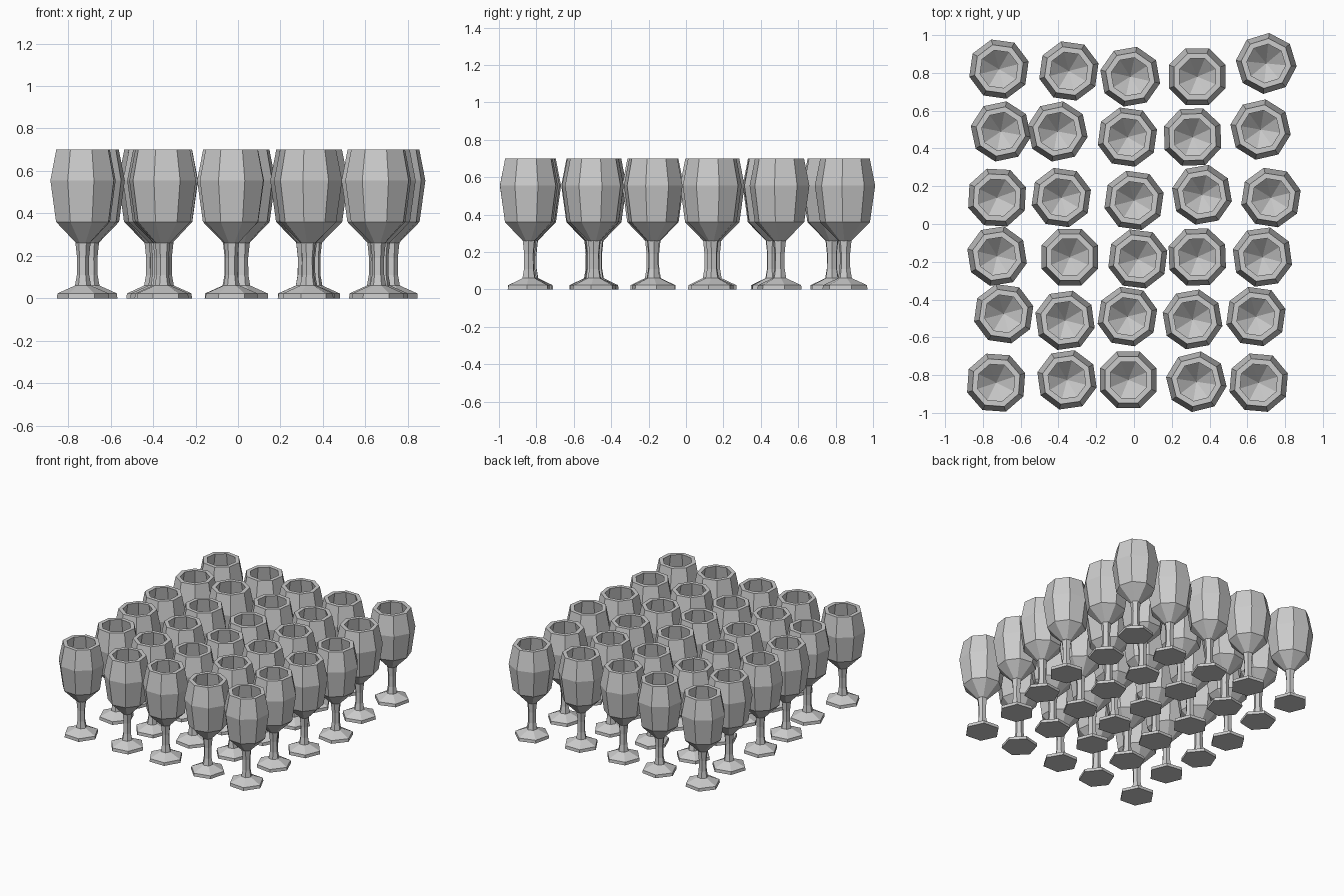
import bpy
import bmesh
from math import cos, sin, pi, radians

default_cube = bpy.data.objects.get("Cube")
if default_cube:
    bpy.data.objects.remove(default_cube, do_unlink=True)

# One plain grey for every goblet
grey = bpy.data.materials.new("plain grey")
colour = (0.6, 0.6, 0.6, 1)
grey.use_nodes = True
grey.diffuse_color = colour
shader = next(n for n in grey.node_tree.nodes if n.type == "BSDF_PRINCIPLED")
shader.inputs["Base Color"].default_value = colour


def lathe(name, profile, sides, turn=0.0):
    """Sweep (radius, height) points round z into a faceted mesh.
    A radius of zero makes a single pole vertex."""
    bm = bmesh.new()
    rings = []
    for radius, height in profile:
        if radius == 0:
            rings.append([bm.verts.new((0, 0, height))] * sides)
            continue
        angles = [turn + 2 * pi * k / sides for k in range(sides)]
        rings.append([bm.verts.new((radius * cos(a), radius * sin(a), height))
                      for a in angles])
    for lower, upper in zip(rings, rings[1:]):
        for k in range(sides):
            n = (k + 1) % sides
            corners = [lower[k], lower[n], upper[n], upper[k]]
            bm.faces.new(list(dict.fromkeys(corners)))
    # Close any open end with a flat cap
    for ring in (rings[0], rings[-1]):
        if ring[0] is not ring[1]:
            bm.faces.new(ring)
    bmesh.ops.recalc_face_normals(bm, faces=bm.faces[:])
    mesh = bpy.data.meshes.new(name)
    bm.to_mesh(mesh)
    bm.free()
    mesh.materials.append(grey)
    return mesh


# Eight-sided hollow bowl: outer wall up, over the rim, inner wall down
bowl = lathe("bowl", [
    (0.034, 0.26), (0.134, 0.36), (0.162, 0.555), (0.133, 0.7),
    (0.103, 0.7), (0.13, 0.555), (0.105, 0.37), (0, 0.275),
], sides=8, turn=pi / 8)

# Six-sided foot and waisted stem
foot_and_stem = lathe("foot_and_stem", [
    (0.123, 0), (0.121, 0.023), (0.038, 0.06),
    (0.029, 0.11), (0.028, 0.19), (0.036, 0.262),
], sides=6)

# Hand-placed rows, back to front: x and y in hundredths, twist in degrees
rows = [
    [(-71.5, 82, -8), (-34.5, 81, -8), (-2, 78, 10), (33.5, 78, 0), (70, 85, 17)],
    [(-70.5, 49, 12), (-40.5, 49, 12), (-3.5, 46, -8), (31, 46, 2), (67, 50, 13)],
    [(-72.5, 14, -3), (-38.5, 14, -8), (0, 12.5, -8), (36, 15.5, 10), (72.5, 14, -9)],
    [(-72.5, -17, 9), (-34, -17.5, 0), (2, -18.5, -7), (33.5, -17.5, 2), (68, -17.5, 8)],
    [(-69, -47.5, -8), (-36.5, -51, 8), (-3.5, -49, -9), (31, -50.5, 10), (64.5, -49, -8)],
    [(-73, -84, -4), (-35.5, -82.5, 8), (-3, -82.5, 0), (33, -83.5, 14), (66, -84, -5)],
]


def place(mesh, label, x, y, twist):
    part = bpy.data.objects.new(f"{mesh.name}_{label}", mesh)
    part.location = (x / 100, y / 100, 0)
    part.rotation_euler.z = radians(twist)
    bpy.context.collection.objects.link(part)


for row_number, row in enumerate(rows, start=1):
    for column, (x, y, twist) in enumerate(row, start=1):
        for mesh in (bowl, foot_and_stem):
            place(mesh, f"row_{row_number}_column_{column}", x, y, twist)
